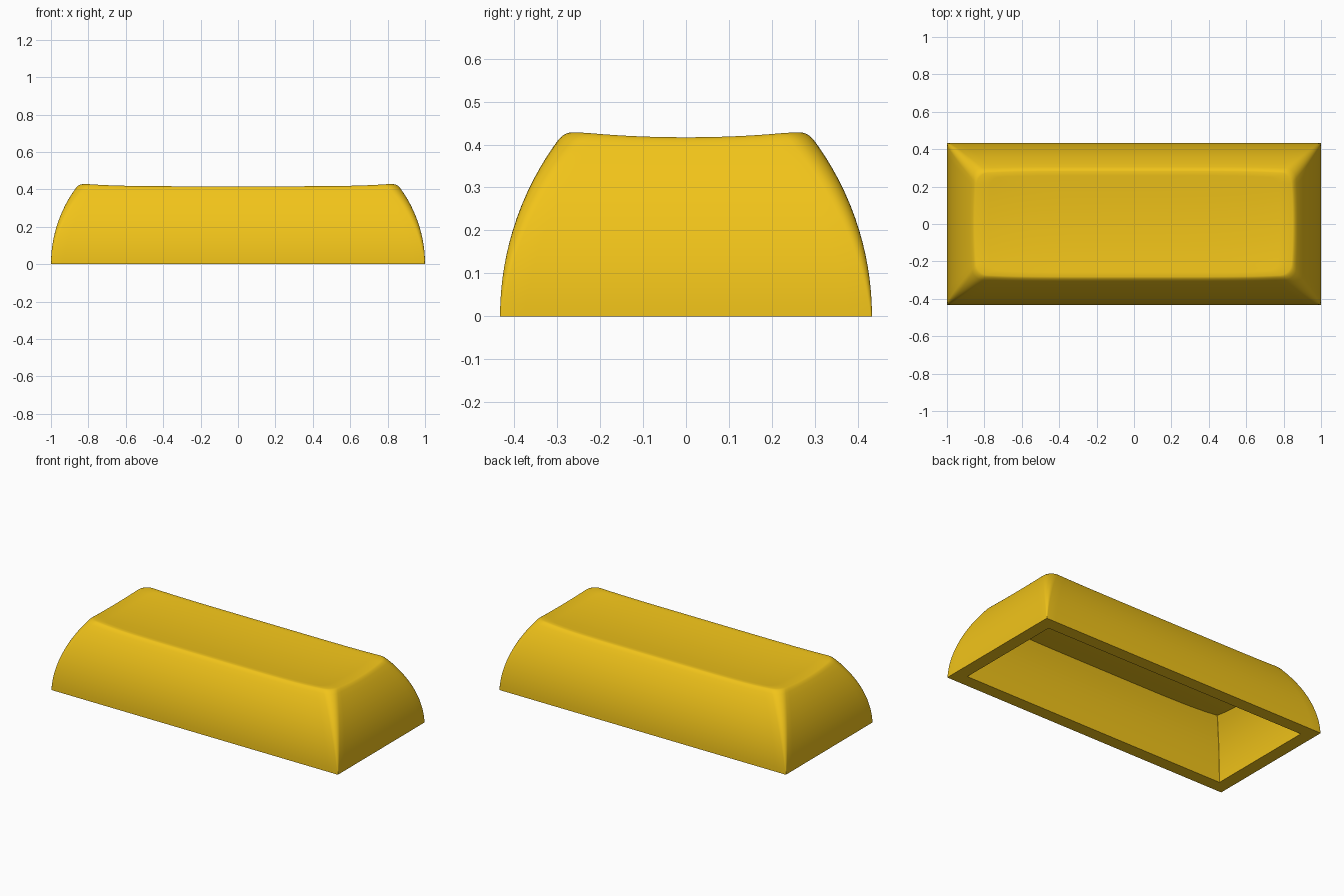
import bpy, bmesh, math

if "Cube" in bpy.data.objects:
    bpy.data.objects.remove(bpy.data.objects["Cube"])

HX, HY = 1.0, 0.433          # half size of the base
BULGE = 0.69                 # radius of the curved side walls
WALL, ROOF = 0.08, 0.075     # shell thickness


def inset_at(z):
    return BULGE - math.sqrt(BULGE ** 2 - z ** 2)


def dish(x, y):
    """Height of the scooped top surface."""
    return 0.402 + 0.015 * (y / 0.275) ** 2 + 0.015 * (abs(x) / 0.84) ** 5


def rect_point(hx, hy, r, side, kind, f):
    """Point on a rounded rectangle: straight run ('edge') or corner ('arc')."""
    sx, sy = ((1, 1), (-1, 1), (-1, -1), (1, -1))[side]
    nx, ny = ((-1, 1), (-1, -1), (1, -1), (1, 1))[side]
    cx, cy = sx * (hx - r), sy * (hy - r)
    if kind == "arc":
        a = math.pi / 2 * (side + f)
        return cx + r * math.cos(a), cy + r * math.sin(a)
    a = math.pi / 2 * (side + 1)
    ex, ey = nx * (hx - r), ny * (hy - r)
    return (cx + (ex - cx) * f + r * math.cos(a),
            cy + (ey - cy) * f + r * math.sin(a))


def layout(segs):
    keys = []
    for side in range(4):
        n = 32 if side % 2 == 0 else 16
        keys += [(side, "arc", i / segs) for i in range(segs + 1)]
        keys += [(side, "edge", i / n) for i in range(1, n)]
    return keys


def bridge(bm, a, b, flip=False):
    n = len(a)
    for i in range(n):
        q = [a[i], a[(i + 1) % n], b[(i + 1) % n], b[i]]
        bm.faces.new(q[::-1] if flip else q)


def skin(bm, hx, hy, drop, steps, segs, r0, r1, flip):
    """Curved walls plus scooped cap; returns the bottom ring."""
    keys, rings = layout(segs), []
    top_inset = inset_at(0.43 - drop) + steps[-1][1]
    rim = [rect_point(hx - top_inset, hy - top_inset, r1, *k) for k in keys]
    for t, extra in steps:
        ring, r = [], r0 + (r1 - r0) * t
        for k, p in zip(keys, rim):
            z = t * (dish(*p) - drop)
            d = inset_at(z) + extra
            ring.append(bm.verts.new((*rect_point(hx - d, hy - d, r, *k), z)))
        rings.append(ring)
    edge = [v.co.copy() for v in rings[-1]]
    for i in range(1, 12):
        s = 1 - i / 12
        rings.append([bm.verts.new((c.x * s, c.y * s, dish(c.x * s, c.y * s) - drop
                      + (c.z - dish(c.x, c.y) + drop) * s ** 8)) for c in edge])
    for a, b in zip(rings, rings[1:]):
        bridge(bm, a, b, flip)
    centre = bm.verts.new((0, 0, dish(0, 0) - drop))
    last = rings[-1]
    for i in range(len(last)):
        tri = [last[i], last[(i + 1) % len(last)], centre]
        bm.faces.new(tri[::-1] if flip else tri)
    return rings[0]


bm = bmesh.new()
# Outer skin with a softened top edge
walls = [(0.955 * i / 14, 0) for i in range(15)]
fillet = [(0.972, 0.001), (0.986, 0.003), (0.995, 0.006), (1.0, 0.011)]
outer = skin(bm, HX, HY, 0, walls + fillet, 6, 0.003, 0.06, False)
# Inner cavity with crisp corners
cavity = [(i / 12, 0) for i in range(13)]
inner = skin(bm, HX - WALL, HY - WALL, ROOF, cavity, 1, 0.001, 0.001, True)
# Flat bottom rim joining both skins
loops = [bm.edges.get((r[i], r[i - 1])) for r in (outer, inner) for i in range(len(r))]
rim_faces = bmesh.ops.triangle_fill(bm, edges=loops, use_beauty=True, normal=(0, 0, -1))
bmesh.ops.recalc_face_normals(bm, faces=bm.faces)

mesh = bpy.data.meshes.new("key_cap")
bm.to_mesh(mesh)
bm.free()
cap = bpy.data.objects.new("key_cap", mesh)
bpy.context.collection.objects.link(cap)

# Yellow plastic
mat = bpy.data.materials.new("yellow_plastic")
mat.diffuse_color = (0.88, 0.55, 0.01, 1)
mat.use_nodes = True
mat.node_tree.nodes["Principled BSDF"].inputs["Base Color"].default_value = mat.diffuse_color
mesh.materials.append(mat)

bpy.context.view_layer.objects.active = cap
cap.select_set(True)
bpy.ops.object.shade_smooth_by_angle(angle=math.radians(30))
